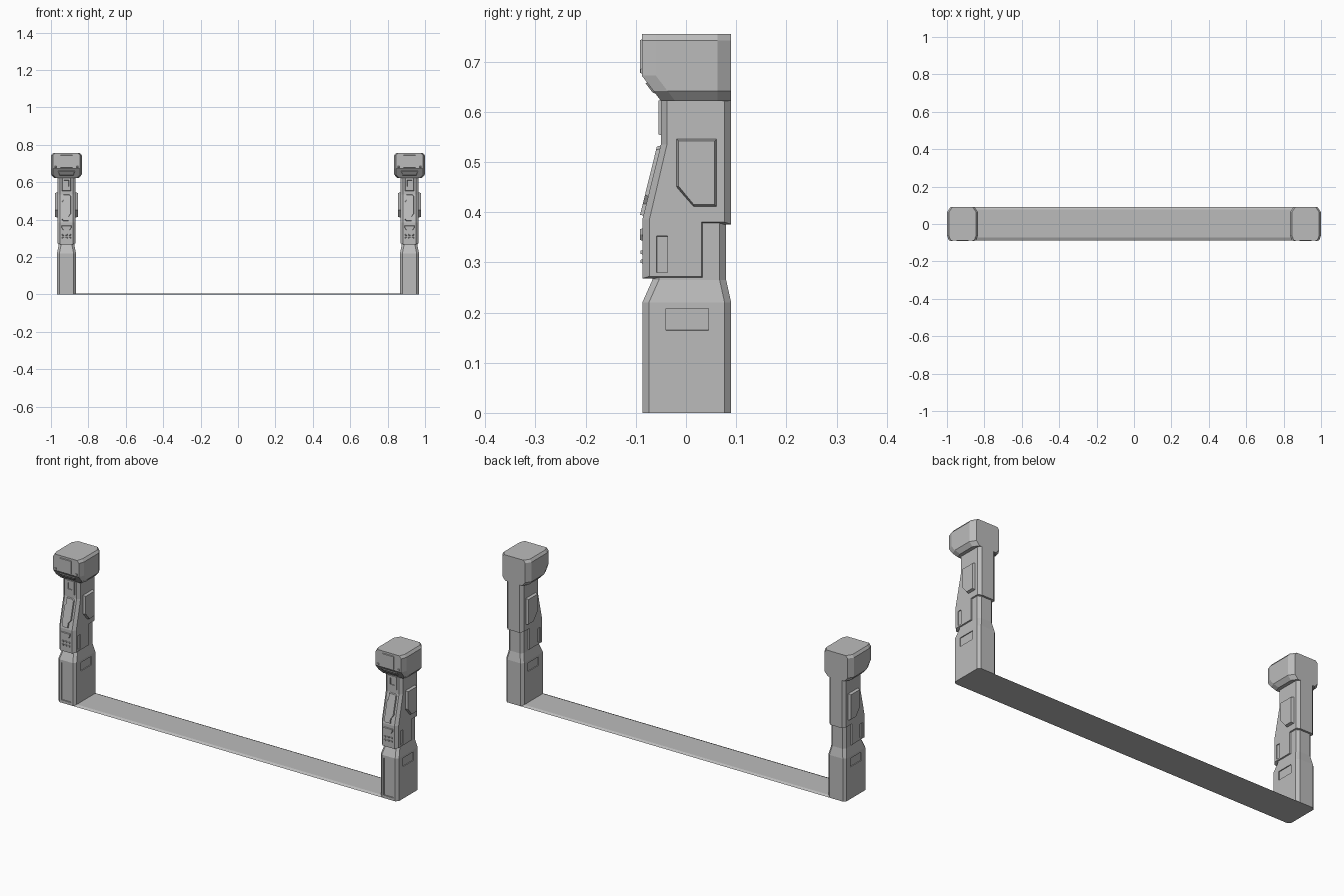
import bpy, bmesh

cube = bpy.data.objects.get("Cube")
if cube:
    bpy.data.objects.remove(cube)

POST_X = 0.917
grey = bpy.data.materials.new("plain grey")
grey.use_nodes = True
colour = (0.5, 0.5, 0.5, 1)
grey.diffuse_color = colour
grey.node_tree.nodes["Principled BSDF"].inputs["Base Color"].default_value = colour


def loft(name, rings):
    """Closed solid through rings that share a point count."""
    bm = bmesh.new()
    loops = [[bm.verts.new(p) for p in ring] for ring in rings]
    n = len(loops[0])
    for a, b in zip(loops, loops[1:]):
        for i in range(n):
            j = (i + 1) % n
            bm.faces.new((a[i], a[j], b[j], b[i]))
    bm.faces.new(loops[0][::-1])
    bm.faces.new(loops[-1])
    bmesh.ops.recalc_face_normals(bm, faces=bm.faces)
    mesh = bpy.data.meshes.new(name)
    bm.to_mesh(mesh)
    bm.free()
    mesh.materials.append(grey)
    ob = bpy.data.objects.new(name, mesh)
    bpy.context.collection.objects.link(ob)
    return ob


def octagon(z, half, y0, y1, front, back):
    """Chamfered plan section; front and back give chamfer (dx, dy)."""
    (fx, fy), (bx, by) = front, back
    right = [(half - fx, y0), (half, y0 + fy), (half, y1 - by), (half - bx, y1)]
    return [(x, y, z) for x, y in right + [(-x, y) for x, y in right[::-1]]]


def slab(name, outer, inner, half, chamfer):
    """Side profile with chamfered rims on both sides."""
    layers = [(-half, inner), (chamfer - half, outer), (half - chamfer, outer), (half, inner)]
    return loft(name, [[(x, y, z) for y, z in pts] for x, pts in layers])


def front(z0, y0, z1, y1):
    return lambda u, v, d: (u, y0 + (y1 - y0) * (v - z0) / (z1 - z0) - d, v)


def side(sign, half):
    return lambda u, v, d: (sign * (half + d), u, v)


def plate(name, pts, place, low, high, rim=0.003):
    """Raised plate with a sloping rim, set on a surface."""
    us, vs = zip(*pts)
    cu, cv = (min(us) + max(us)) / 2, (min(vs) + max(vs)) / 2
    ku = 1 - 2 * rim / (max(us) - min(us))
    kv = 1 - 2 * rim / (max(vs) - min(vs))
    top = [(cu + (u - cu) * ku, cv + (v - cv) * kv) for u, v in pts]
    return loft(name, [[place(u, v, low) for u, v in pts],
                       [place(u, v, high) for u, v in top]])


def rect(u0, u1, v0, v1):
    return [(u0, v0), (u1, v0), (u1, v1), (u0, v1)]


def recess(target, pts, place, depth=0.005):
    cutter = plate("cutter", pts, place, 0.02, -depth, 0.002)
    mod = target.modifiers.new("recess", 'BOOLEAN')
    mod.operation, mod.solver, mod.object = 'DIFFERENCE', 'EXACT', cutter
    bpy.context.view_layer.objects.active = target
    bpy.ops.object.modifier_apply(modifier=mod.name)
    bpy.data.objects.remove(cutter)


# Pedestal and waist
corner = (0.013, 0.013)
base = loft("post_base", [octagon(z, h, a, b, corner, corner) for z, h, a, b in [
    (0, 0.051, -0.087, 0.09), (0.22, 0.051, -0.087, 0.09),
    (0.265, 0.042, -0.067, 0.08), (0.385, 0.042, -0.067, 0.08)]])
flat_front = front(0, -0.087, 1, -0.087)
recess(base, rect(-0.029, 0.029, 0.013, 0.208), flat_front)

# Stepped upper body
body = slab("post_body",
            [(-0.087, 0.268), (0.035, 0.268), (0.035, 0.376), (0.09, 0.376),
             (0.09, 0.63), (-0.05, 0.63), (-0.05, 0.535), (-0.087, 0.385)],
            [(-0.073, 0.272), (0.031, 0.272), (0.031, 0.38), (0.077, 0.38),
             (0.077, 0.63), (-0.038, 0.63), (-0.038, 0.535), (-0.073, 0.385)],
            0.048, 0.014)
neck_front = front(0, -0.05, 1, -0.05)
slope_front = front(0.385, -0.087, 0.535, -0.05)

# Head block
fc, bc = (0.01, 0.028), (0.018, 0.027)
head = loft("post_head", [octagon(z, h, y, 0.09, fc, bc) for z, h, y in [
    (0.622, 0.066, -0.05), (0.642, 0.083, -0.065), (0.672, 0.083, -0.088),
    (0.742, 0.083, -0.088), (0.755, 0.073, -0.088)]])
parts = [base, body, head]

# Recesses and raised panels on the flanks
access = [(-0.02, 0.547), (-0.02, 0.45), (0.015, 0.41), (0.062, 0.41), (0.062, 0.547)]
for sign, word in ((1, "left"), (-1, "right")):
    recess(base, rect(-0.042, 0.047, 0.163, 0.21), side(sign, 0.051), 0.004)
    recess(body, rect(-0.06, -0.035, 0.278, 0.354), side(sign, 0.048), 0.004)
    parts.append(plate(word + "_access_panel", access, side(sign, 0.048), -0.004, 0.013, 0.005))
    # Small lamps below the head front corners
    lamp = [sign * 0.052, sign * 0.066]
    parts.append(plate(word + "_lamp", rect(min(lamp), max(lamp), 0.675, 0.688),
                       flat_front, -0.004, 0.004))

# Front panels
raised = [
    ("head_plate", rect(-0.034, 0.034, 0.675, 0.746), front(0, -0.088, 1, -0.088), 0.004),
    ("brow_plate", [(-0.038, 0.635), (0.038, 0.635), (0.046, 0.66), (-0.046, 0.66)],
     front(0.622, -0.05, 0.672, -0.088), 0.004),
    ("long_panel", [(-0.026, 0.4), (-0.018, 0.392), (0.012, 0.392), (0.012, 0.415),
                    (0.025, 0.432), (0.025, 0.527), (0.018, 0.534), (-0.018, 0.534),
                    (-0.018, 0.505), (-0.026, 0.495)], slope_front, 0.007),
    ("small_hatch", [(-0.018, 0.342), (0.018, 0.342), (0.027, 0.356),
                     (0.027, 0.369), (-0.027, 0.369), (-0.027, 0.356)], flat_front, 0.005),
    ("screen_frame", rect(-0.025, 0.025, 0.552, 0.625), neck_front, 0.005)]
for name, pts, place, height in raised:
    parts.append(plate(name, pts, place, -0.004, height))
recess(parts[-1], rect(-0.014, 0.014, 0.575, 0.612), neck_front, -0.001)

# Two rows of buttons
for row in range(2):
    for col in (-1, 0, 1):
        u, v = col * 0.018, 0.302 + row * 0.018
        parts.append(plate("button", rect(u - 0.006, u + 0.006, v - 0.005, v + 0.005),
                           flat_front, -0.004, 0.004, 0.002))

# Second post shares the same meshes
for ob in parts:
    twin = ob.copy()
    bpy.context.collection.objects.link(twin)
    ob.location.x, twin.location.x = -POST_X, POST_X
    name = ob.name
    ob.name, twin.name = "right_post_" + name, "left_post_" + name

# Threshold strip between the posts
strip = [(-0.087, 0), (0.09, 0), (0.077, 0.006), (-0.073, 0.006)]
loft("threshold_strip", [[(x, y, z) for y, z in strip] for x in (-0.9, 0.9)])
